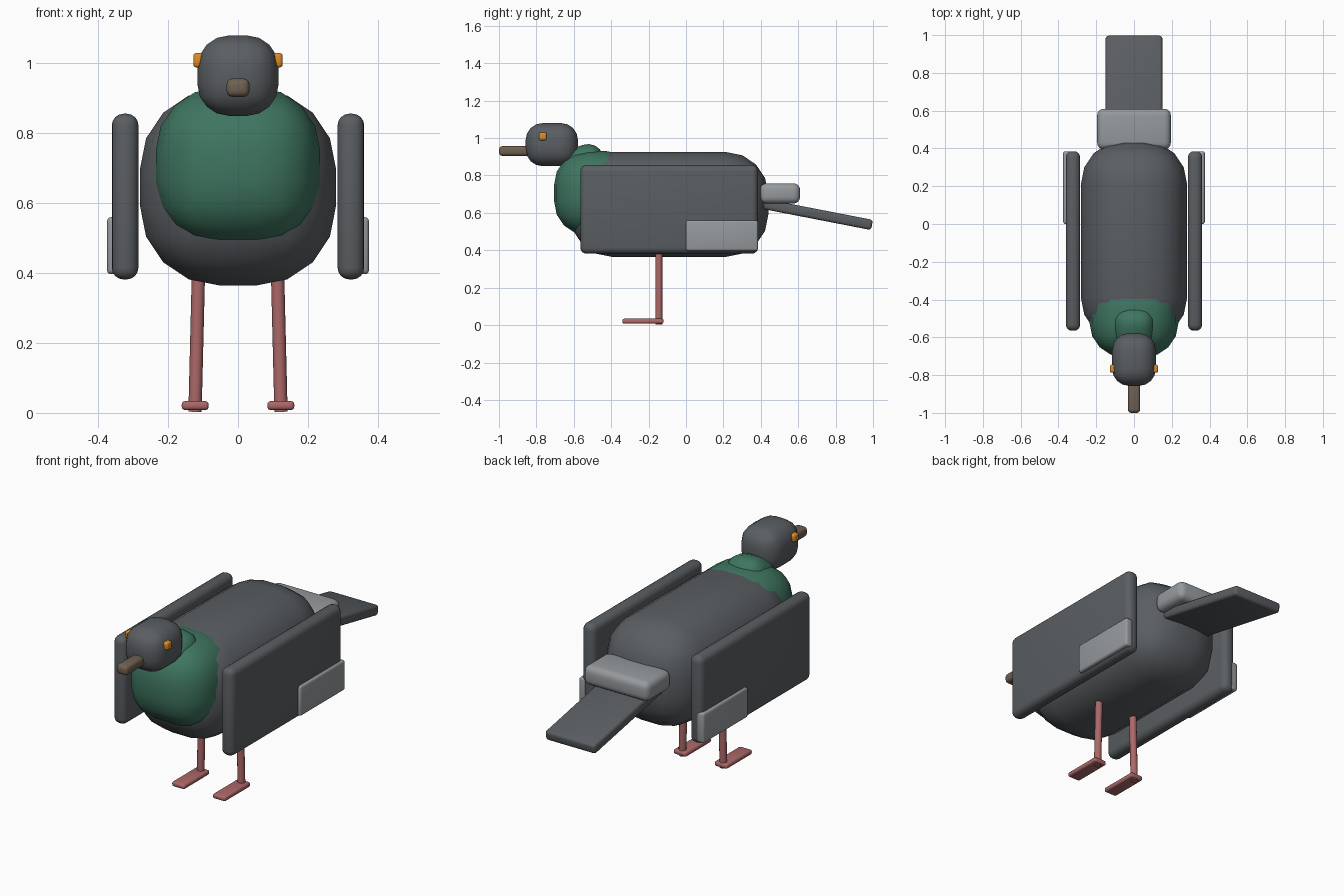
import bpy, bmesh, math
from mathutils import Matrix, Vector

if "Cube" in bpy.data.objects:
    bpy.data.objects.remove(bpy.data.objects["Cube"])


def material(name, rgb):
    lin = [((c / 255 + 0.055) / 1.055) ** 2.4 for c in rgb]
    m = bpy.data.materials.new(name)
    m.diffuse_color = (*lin, 1)
    m.use_nodes = True
    m.node_tree.nodes["Principled BSDF"].inputs["Base Color"].default_value = m.diffuse_color
    return m


GREY = material("slate grey", (90, 94, 98))
GREEN = material("neck green", (62, 117, 96))
PALE = material("pale grey", (150, 154, 157))
PINK = material("leg pink", (172, 104, 104))
BROWN = material("beak brown", (112, 97, 82))
ORANGE = material("eye orange", (222, 140, 36))


def finish(name, bm, mat):
    me = bpy.data.meshes.new(name)
    bm.to_mesh(me)
    bm.free()
    me.materials.append(mat)
    ob = bpy.data.objects.new(name, me)
    bpy.context.collection.objects.link(ob)
    bpy.ops.object.select_all(action='DESELECT')
    ob.select_set(True)
    bpy.context.view_layer.objects.active = ob
    bpy.ops.object.shade_smooth_by_angle(angle=math.radians(40))
    return ob


def rounded_box(name, mat, x, y, z, bevel, segments=4, tilt=0):
    """Box between the given limits, rounded on every edge, tilted about x."""
    size = [b - a for a, b in (x, y, z)]
    mid = [(a + b) / 2 for a, b in (x, y, z)]
    bm = bmesh.new()
    bmesh.ops.create_cube(bm, size=1, matrix=Matrix.Diagonal((*size, 1)))
    bmesh.ops.bevel(bm, geom=bm.edges[:], offset=bevel, segments=segments,
                    profile=0.5, affect='EDGES')
    bm.transform(Matrix.Translation(mid) @ Matrix.Rotation(math.radians(tilt), 4, 'X'))
    return finish(name, bm, mat)


def rod(name, mat, start, end, radius):
    a, b = Vector(start), Vector(end)
    bm = bmesh.new()
    bmesh.ops.create_cone(bm, cap_ends=True, segments=12, radius1=radius,
                          radius2=radius, depth=(b - a).length)
    turn = (b - a).to_track_quat('Z', 'Y').to_matrix().to_4x4()
    bm.transform(Matrix.Translation((a + b) / 2) @ turn)
    return finish(name, bm, mat)


# Body, chest and neck
rounded_box("body", GREY, (-0.28, 0.28), (-0.62, 0.44), (0.365, 0.925), 0.225)
rounded_box("chest", GREEN, (-0.235, 0.235), (-0.705, -0.25), (0.48, 0.931), 0.18)
rounded_box("neck", GREEN, (-0.11, 0.11), (-0.655, -0.425), (0.72, 0.96), 0.085, tilt=20)

# Head and beak
rounded_box("head", GREY, (-0.116, 0.116), (-0.857, -0.578), (0.85, 1.08), 0.09)
rounded_box("beak", BROWN, (-0.033, 0.033), (-1.0, -0.82), (0.904, 0.957), 0.018, 3)

# Rump and tail
rounded_box("rump", PALE, (-0.195, 0.195), (0.395, 0.61), (0.65, 0.758), 0.035)
rounded_box("tail", GREY, (-0.15, 0.15), (0.40, 1.0), (0.565, 0.62), 0.015, 3, tilt=-11)

# Paired parts
for side, s in (("right", 1), ("left", -1)):
    def span(a, b):
        return tuple(sorted((a * s, b * s)))
    rounded_box(side + "_eye", ORANGE, span(0.09, 0.128), (-0.787, -0.745), (0.988, 1.03), 0.01, 3)
    rounded_box(side + "_wing", GREY, span(0.285, 0.361), (-0.565, 0.385), (0.382, 0.856), 0.033)
    rounded_box(side + "_wing_patch", PALE, span(0.33, 0.375), (0.0, 0.385), (0.397, 0.56), 0.012, 3)
    rod(side + "_leg", PINK, (0.112 * s, -0.145, 0.45), (0.123 * s, -0.145, 0.003), 0.019)
    rounded_box(side + "_foot", PINK, span(0.084, 0.161), (-0.34, -0.12), (0.008, 0.034), 0.01, 3)
